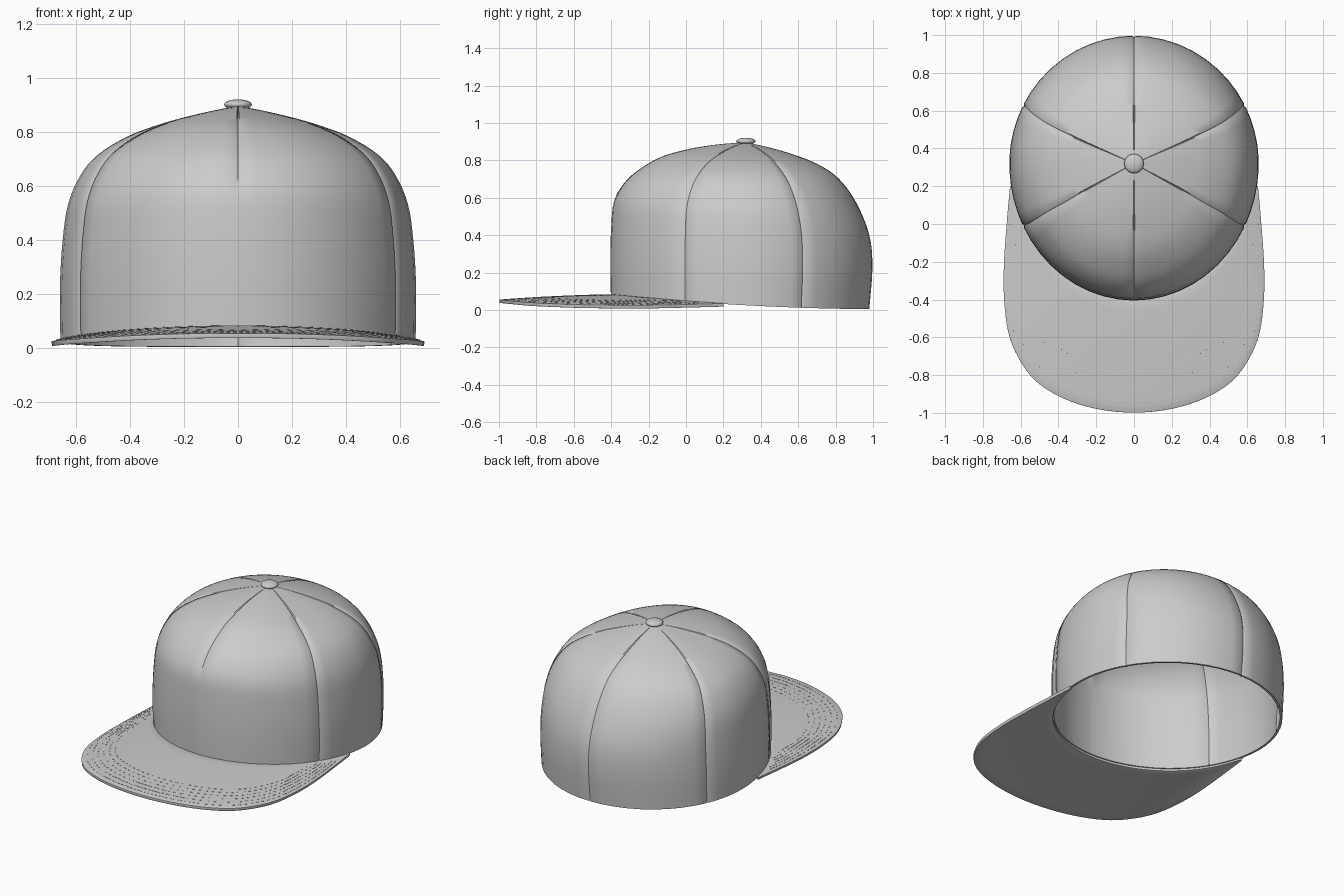
import bpy, bmesh, math
from mathutils import Vector, Matrix

if "Cube" in bpy.data.objects:
    bpy.data.objects.remove(bpy.data.objects["Cube"])

CY = 0.32
SEAMS = [0, 63, 117, 180, 243, 297]


def spline(pts, n):
    """Smooth curve through the points, n steps per span."""
    p = [Vector(q) for q in pts]
    p = [2 * p[0] - p[1]] + p + [2 * p[-1] - p[-2]]
    out = []
    for i in range(1, len(p) - 2):
        a, b, c, d = p[i - 1:i + 3]
        for k in range(n):
            t = k / n
            out.append(0.5 * (2 * b + (c - a) * t + (2 * a - 5 * b + 4 * c - d) * t * t
                              + (3 * b - 3 * c + d - a) * t ** 3))
    return out + [p[-2]]


def finish(name, bm, angle=35, mods=()):
    me = bpy.data.meshes.new(name)
    bm.to_mesh(me)
    bm.free()
    ob = bpy.data.objects.new(name, me)
    bpy.context.collection.objects.link(ob)
    for kind, props in mods:
        m = ob.modifiers.new(kind.title(), kind)
        for k, v in props.items():
            setattr(m, k, v)
    bpy.ops.object.select_all(action='DESELECT')
    ob.select_set(True)
    bpy.context.view_layer.objects.active = ob
    if mods:
        bpy.ops.object.convert(target='MESH')
    bpy.ops.object.shade_smooth_by_angle(angle=math.radians(angle))
    return ob


def grid(rows, closed=False):
    bm = bmesh.new()
    vs = [[bm.verts.new(p) for p in r] for r in rows]
    for a, b in zip(vs, vs[1:]):
        n = len(a)
        for j in range(n if closed else n - 1):
            k = (j + 1) % n
            bm.faces.new((a[j], a[k], b[k], b[j]))
    bmesh.ops.remove_doubles(bm, verts=bm.verts, dist=1e-5)
    return bm


def rim_z(y):
    return 0.005 + 0.075 * max(0, min(1, (1 - y) / 1.4)) ** 1.8


# Crown: front, side and back profiles (radius, height) blended around the head
front = spline([(.722, 0), (.725, .2), (.72, .4), (.705, .55), (.65, .66), (.57, .74),
                (.45, .815), (.3, .86), (.15, .885), (0, .897)], 4)
side = spline([(.658, 0), (.66, .2), (.65, .38), (.63, .52), (.585, .63), (.52, .71),
               (.41, .78), (.28, .83), (.14, .868), (0, .897)], 4)
back = spline([(.66, 0), (.676, .2), (.668, .36), (.625, .5), (.555, .63), (.47, .725),
               (.36, .79), (.24, .835), (.12, .87), (0, .897)], 4)


def crown(i, deg, dent=0.0):
    th = math.radians(deg)
    s, c = math.sin(th), math.cos(th)
    fb = front[i] if c > 0 else back[i]
    x, y = side[i].x * s, CY - fb.x * c
    z = side[i].y * s * s + fb.y * c * c
    r = rim_z(y)
    z = r + z * (1 - r / 0.897)
    d = Vector((x, y - CY, max(0, z - 0.45)))
    return Vector((x, y, z)) - (d.normalized() * dent if i < len(front) - 1 else Vector())


columns = []
for k, a in enumerate(SEAMS):
    b = SEAMS[(k + 1) % 6] or 360
    columns += [(a, 1), (a + 0.9, 0)]
    columns += [(a + (b - a) * j / 9, 0) for j in range(1, 9)] + [(b - 0.9, 0)]


def seam_depth(i, deg, seam):
    if not seam:
        return 0
    if deg == 0:        # front seam only shows near the top, above a pinch
        return 0.007 * max(0, min(1, (front[i].y - 0.5) / 0.12))
    return 0.007


bm = grid([[crown(i, a, seam_depth(i, a, s)) for a, s in columns]
           for i in range(len(front))], True)
finish("crown", bm, 50, [('SOLIDIFY', dict(thickness=0.014, offset=-1))])

# Bill: lofted from the crown rim to its outer edge, arched across
half = [(.655, .2, .027), (.672, 0, .021), (.686, -.2, .017), (.687, -.38, .017),
        (.665, -.57, .02), (.61, -.71, .025), (.52, -.83, .031), (.38, -.92, .039),
        (.2, -.978, .045), (0, -.998, .047)]
edge = spline(half + [(-x, y, z) for x, y, z in half[-2::-1]], 4)
N = len(edge) - 1


def inner(j):
    th = math.radians(80 - 160 * j / N)
    x, y = .65 * math.sin(th), CY - .715 * math.cos(th)
    return Vector((x, y, rim_z(y) - 0.004))


def bill(j, s):
    a, b = inner(j), edge[j]
    p = a.lerp(b, s)
    p.z += 0.03 * s * (1 - s) * (b - a).length
    return p


bm = grid([[bill(j, s / 10) for j in range(N + 1)] for s in range(11)])
bmesh.ops.recalc_face_normals(bm, faces=bm.faces)
finish("bill", bm, 40, [('SOLIDIFY', dict(thickness=0.018, offset=0)),
                        ('BEVEL', dict(width=0.006, segments=2, limit_method='ANGLE',
                                       angle_limit=math.radians(50)))])

# Bill stitching: rows of short flat dashes following the outer edge
bm = bmesh.new()
for row in range(6):
    d = 0.035 + row * 0.038
    path = []
    for j in range(N + 1):
        w = (edge[j] - inner(j)).length
        if w > d + 0.03:
            path.append(bill(j, 1 - d / w))
    for a, b in zip(path, path[1:]):
        count = max(1, round((b - a).length / 0.03))
        for k in range(count):
            p = a.lerp(b, (k + .5) / count) + Vector((0, 0, 0.009))
            rot = (b - a).to_track_quat('X', 'Z').to_matrix().to_4x4()
            m = Matrix.Translation(p) @ rot @ Matrix.Diagonal((.014, .005, .003, 1))
            bmesh.ops.create_cube(bm, size=1, matrix=m)
finish("bill_stitching", bm)

# Top button
bm = bmesh.new()
bmesh.ops.create_uvsphere(bm, u_segments=16, v_segments=10, radius=1,
                          matrix=Matrix.Translation((0, CY, 0.902))
                          @ Matrix.Diagonal((.052, .052, .019, 1)))
finish("top_button", bm, 60)
